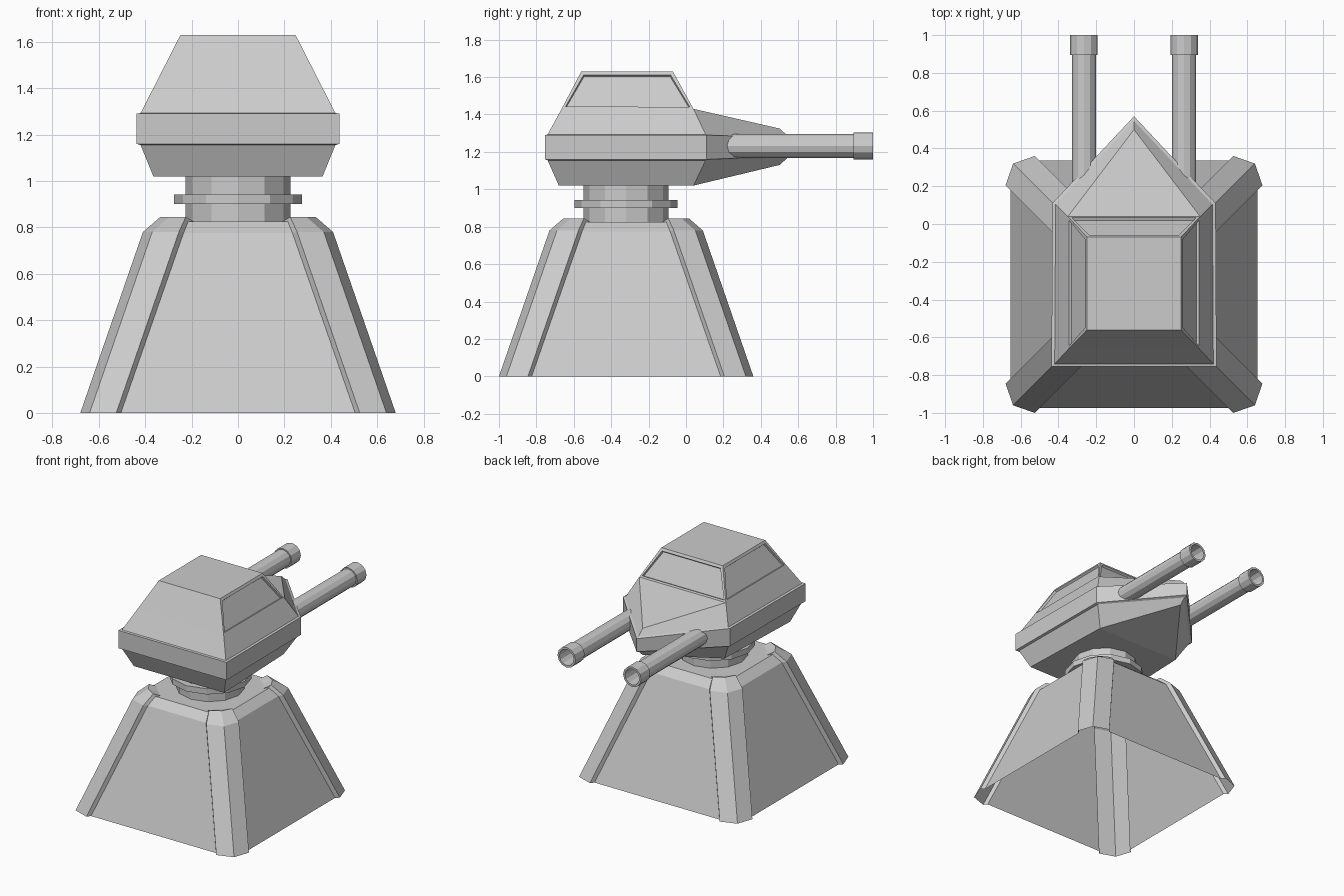
import bpy, bmesh, math

if "Cube" in bpy.data.objects:
    bpy.data.objects.remove(bpy.data.objects["Cube"])

CY = -0.32  # turret axis in y


def finish(name, bm):
    bmesh.ops.recalc_face_normals(bm, faces=bm.faces[:])
    me = bpy.data.meshes.new(name)
    bm.to_mesh(me)
    bm.free()
    ob = bpy.data.objects.new(name, me)
    bpy.context.collection.objects.link(ob)
    return ob


def loft(rings):
    """Skin a list of closed rings; returns the bmesh and its vertex rings."""
    bm = bmesh.new()
    vr = [[bm.verts.new(p) for p in r] for r in rings]
    for a, b in zip(vr, vr[1:]):
        n = len(a)
        for i in range(n):
            j = (i + 1) % n
            bm.faces.new((a[i], a[j], b[j], b[i]))
    return bm, vr


def revolve_z(profile, sides=12):
    return [[(r * math.cos(2 * math.pi * i / sides), CY + r * math.sin(2 * math.pi * i / sides), z)
             for i in range(sides)] for r, z in profile]


# Pedestal: sloped shell with raised corner posts, open underneath
def base_ring(shift, z_wall, z_post, wall=0.655):
    corner = [(wall - shift, 0.505 - shift, z_wall), (0.68 - shift, 0.525 - shift, z_post),
              (0.64 - shift, 0.64 - shift, z_post), (0.525 - shift, 0.68 - shift, z_post),
              (0.505 - shift, wall - shift, z_wall)]
    ring = []
    for sx, sy, step in ((1, 1, 1), (-1, 1, -1), (-1, -1, 1), (1, -1, -1)):
        ring += [(sx * x, CY + sy * y, z) for x, y, z in corner[::step]]
    return ring


def top_ring(flat, cut, z):
    ring = []
    for sx, sy, step in ((1, 1, 1), (-1, 1, -1), (-1, -1, 1), (1, -1, -1)):
        c = [(flat, cut), (flat, cut), ((flat + cut) / 2 + 0.005, (flat + cut) / 2 + 0.005),
             (cut, flat), (cut, flat)]
        ring += [(sx * x, CY + sy * y, z) for x, y in c[::step]]
    return ring


def base_shoulder(z_wall, z_post):
    ring = []
    corner = [(0.325, 0.215, z_wall), (0.335, 0.225, z_post), (0.295, 0.295, z_post),
              (0.225, 0.335, z_post), (0.215, 0.325, z_wall)]
    for sx, sy, step in ((1, 1, 1), (-1, 1, -1), (-1, -1, 1), (1, -1, -1)):
        ring += [(sx * x, CY + sy * y, z) for x, y, z in corner[::step]]
    return ring


bm, vr = loft([base_ring(0, 0, 0), base_ring(0.27, 0.775, 0.78),
               base_shoulder(0.825, 0.845), top_ring(0.30, 0.19, 0.825)])
bm.faces.new(vr[-1])
bmesh.ops.remove_doubles(bm, verts=bm.verts[:], dist=0.0005)
finish("pedestal", bm)

# Neck and its collar
for name, r, z0, z1 in (("neck", 0.227, 0.82, 1.03), ("neck_collar", 0.275, 0.90, 0.942)):
    bm, vr = loft(revolve_z([(r, z0), (r, z1)]))
    bm.faces.new(vr[0])
    bm.faces.new(vr[-1])
    finish(name, bm)


# Head hull: five-sided plan with a pointed nose and a raised belt
def hull_ring(xb, yb, zb, xf, yf, zf, yn, zn):
    return [(-xb, yb, zb), (xb, yb, zb), (xf, yf, zf), (0, yn, zn), (-xf, yf, zf)]


bm, vr = loft([
    hull_ring(0.365, -0.68, 1.02, 0.34, 0.04, 1.02, 0.50, 1.13),
    hull_ring(0.42, -0.74, 1.155, 0.415, 0.105, 1.155, 0.545, 1.17),
    hull_ring(0.437, -0.755, 1.16, 0.432, 0.11, 1.16, 0.57, 1.18),
    hull_ring(0.437, -0.755, 1.29, 0.432, 0.11, 1.29, 0.57, 1.275),
    hull_ring(0.42, -0.74, 1.293, 0.415, 0.105, 1.293, 0.545, 1.285),
    hull_ring(0.35, -0.665, 1.43, 0.35, 0.04, 1.43, 0.50, 1.325)])
for r in (vr[0], vr[-1]):
    bm.faces.new((r[0], r[1], r[2], r[4]))
    bm.faces.new((r[2], r[3], r[4]))
finish("turret_hull", bm)

# Cabin on top, with sunken panels on both sides and towards the guns
bm, vr = loft([
    [(-0.35, -0.665, 1.43), (0.35, -0.665, 1.43), (0.35, 0.04, 1.43), (-0.35, 0.04, 1.43)],
    [(-0.248, -0.56, 1.63), (0.248, -0.56, 1.63), (0.248, -0.07, 1.63), (-0.248, -0.07, 1.63)]])
bm.faces.new(vr[-1])
bmesh.ops.recalc_face_normals(bm, faces=bm.faces[:])
bm.normal_update()
panels = [f for f in bm.faces if abs(f.normal.x) > 0.5 or f.normal.y > 0.5]
bmesh.ops.inset_individual(bm, faces=panels, thickness=0.024, depth=0)
bmesh.ops.inset_individual(bm, faces=panels, thickness=0.004, depth=-0.015)
finish("turret_cabin", bm)

# Twin barrels with muzzle rings and hollow bores
for side, sx in (("left", -1), ("right", 1)):
    profile = [(0.064, 0.18), (0.064, 0.895), (0.073, 0.895), (0.073, 1.0), (0.058, 1.0), (0.054, 0.80)]
    rings = [[(sx * 0.265 + r * math.cos(math.pi * i / 6), y, 1.232 + r * math.sin(math.pi * i / 6))
              for i in range(12)] for r, y in profile]
    bm, vr = loft(rings)
    bm.faces.new(vr[0])
    bm.faces.new(vr[-1])
    finish(side + "_barrel", bm)
